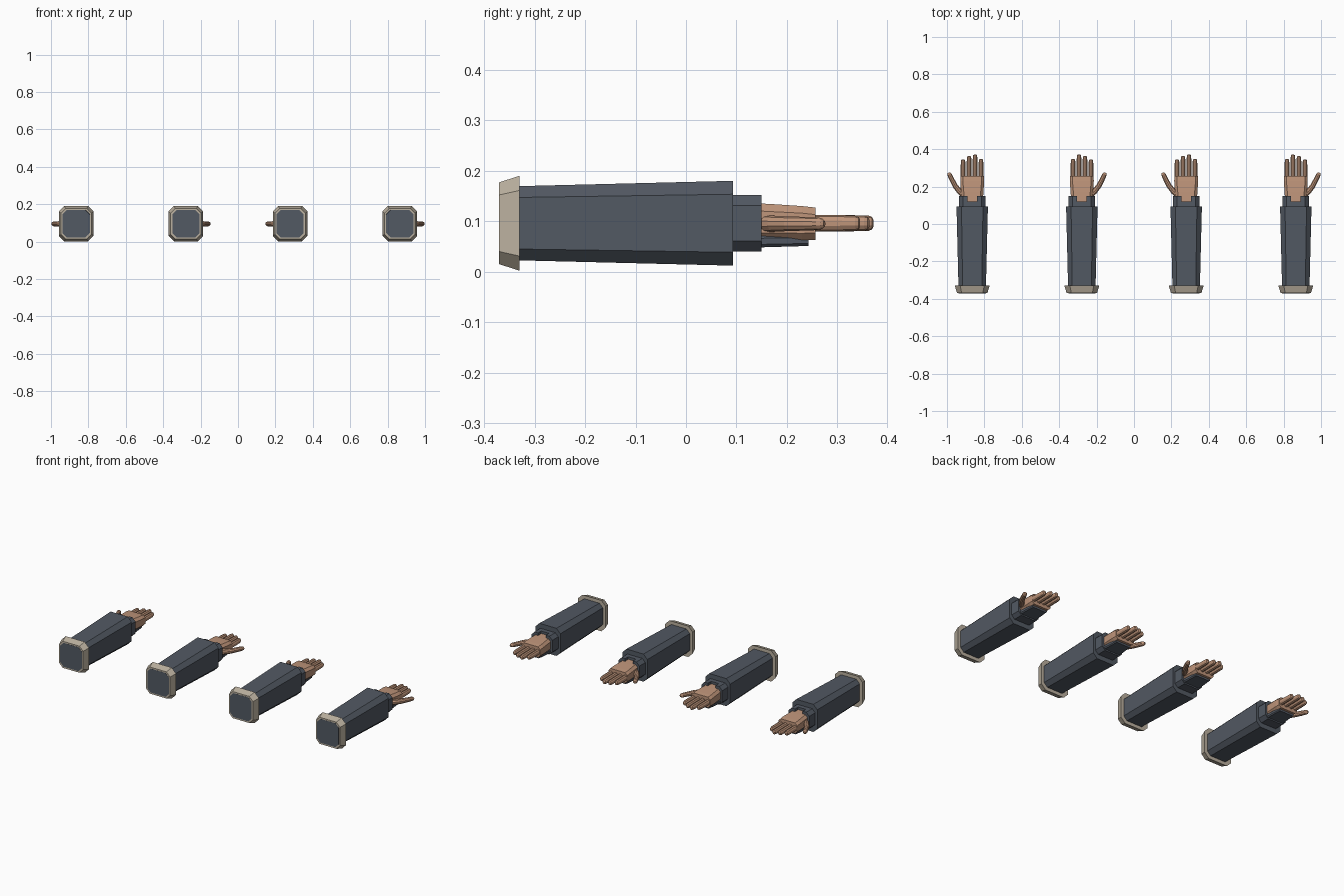
import bpy, bmesh, math
from mathutils import Vector

if "Cube" in bpy.data.objects:
    bpy.data.objects.remove(bpy.data.objects["Cube"], do_unlink=True)


def material(name, rgb):
    m = bpy.data.materials.new(name)
    m.use_nodes = True
    m.diffuse_color = (*rgb, 1)
    m.node_tree.nodes["Principled BSDF"].inputs["Base Color"].default_value = (*rgb, 1)
    return m


SLATE = material("slate cloth", (0.085, 0.1, 0.125))
TAN = material("tan trim", (0.5, 0.44, 0.35))
SKIN = material("skin", (0.52, 0.30, 0.195))
MID_Z = 0.096


def loft(name, rings, mat):
    """Skin a closed solid over a list of equal point rings."""
    bm = bmesh.new()
    loops = [[bm.verts.new(p) for p in ring] for ring in rings]
    n = len(loops[0])
    for a, b in zip(loops, loops[1:]):
        for i in range(n):
            j = (i + 1) % n
            bm.faces.new((a[i], a[j], b[j], b[i]))
    bm.faces.new(loops[0])
    bm.faces.new(loops[-1])
    bmesh.ops.recalc_face_normals(bm, faces=bm.faces)
    mesh = bpy.data.meshes.new(name)
    bm.to_mesh(mesh)
    bm.free()
    mesh.materials.append(mat)
    obj = bpy.data.objects.new(name, mesh)
    bpy.context.collection.objects.link(obj)
    return obj


def octagon(cx, y, hx, hz, cut, cz=MID_Z):
    """Chamfered rectangle facing along y."""
    corners = [(hx, hz - cut), (hx - cut, hz), (cut - hx, hz), (-hx, hz - cut),
               (-hx, cut - hz), (cut - hx, -hz), (hx - cut, -hz), (hx, cut - hz)]
    return [(cx + x, y, cz + z) for x, z in corners]


def tube(name, path, radii, height):
    """Round-tipped digit along a path lying in a level plane."""
    pts = [Vector(p) for p in path]
    rings = []
    for i, (p, r) in enumerate(zip(pts, radii)):
        along = (pts[min(i + 1, len(pts) - 1)] - pts[max(i - 1, 0)]).normalized()
        side = along.cross(Vector((0, 0, 1)))
        ring = []
        for k in range(10):
            a = math.tau * (k + 0.5) / 10
            ring.append(p + side * (r * math.cos(a)) + Vector((0, 0, r * height * math.sin(a))))
        rings.append(ring)
    return loft(name, rings, SKIN)


def arm(label, cx, s):
    """One forearm; s is the side the thumb points to."""
    # flared trim at the open end, with the sleeve end showing inside it
    loft(label + "_end_trim", [octagon(cx, -0.37, 0.081, 0.081, 0.025),
                               octagon(cx, -0.33, 0.093, 0.094, 0.029)], TAN)
    loft(label + "_sleeve", [octagon(cx, -0.3706, 0.0725, 0.0725, 0.022),
                             octagon(cx, 0.093, 0.084, 0.084, 0.0265)], SLATE)

    # wrist cuff with a notch cut in its top edge
    cuff = loft(label + "_wrist_cuff", [octagon(cx, 0.09, 0.07, 0.0555, 0.02),
                                        octagon(cx, 0.15, 0.07, 0.0555, 0.02)], SLATE)
    cutter = loft(label + "_notch_cutter", [octagon(cx, 0.12, 0.026, 0.03, 0.001, 0.161),
                                            octagon(cx, 0.17, 0.026, 0.03, 0.001, 0.161)], SLATE)
    cutter.hide_render = True
    mod = cuff.modifiers.new("notch", "BOOLEAN")
    mod.operation = "DIFFERENCE"
    mod.solver = "EXACT"
    mod.object = cutter
    bpy.context.view_layer.update()
    cut_mesh = bpy.data.meshes.new_from_object(
        cuff.evaluated_get(bpy.context.evaluated_depsgraph_get()))
    cuff.modifiers.clear()
    cuff.data = cut_mesh
    bpy.data.objects.remove(cutter, do_unlink=True)

    # palm and the guard plate beneath it
    loft(label + "_palm", [octagon(cx, 0.11, 0.056, 0.038, 0.015, 0.099),
                           octagon(cx, 0.17, 0.06, 0.036, 0.015, 0.098),
                           octagon(cx, 0.23, 0.064, 0.034, 0.014),
                           octagon(cx, 0.257, 0.063, 0.032, 0.014, 0.095)], SKIN)
    loft(label + "_palm_guard", [octagon(cx, 0.14, 0.058, 0.012, 0.006, 0.06),
                                 octagon(cx, 0.243, 0.05, 0.011, 0.005, 0.062)], SLATE)

    # four fingers, counted from the thumb side
    fingers = [("index", 0.049, 0.345), ("middle", 0.017, 0.363),
               ("ring", -0.015, 0.371), ("little", -0.047, 0.348)]
    for finger, dx, tip in fingers:
        x = cx + s * dx
        base = 0.245
        steps = [base, base + (tip - base) * 0.4, base + (tip - base) * 0.7,
                 tip - 0.01, tip - 0.003, tip]
        tube(f"{label}_{finger}_finger", [(x, y, MID_Z) for y in steps],
             [0.0138, 0.0135, 0.013, 0.0125, 0.0105, 0.006], 1.22)

    # bent thumb
    path = [(0.045, 0.155), (0.066, 0.172), (0.09, 0.202), (0.109, 0.238),
            (0.121, 0.263), (0.1245, 0.27), (0.126, 0.274)]
    tube(label + "_thumb", [(cx + s * dx, y, MID_Z - 0.001) for dx, y in path],
         [0.017, 0.016, 0.0145, 0.0135, 0.0125, 0.01, 0.006], 1.0)


for label, cx, s in [("outer_right", -0.865, -1), ("inner_right", -0.279, 1),
                     ("inner_left", 0.279, -1), ("outer_left", 0.865, 1)]:
    arm(label, cx, s)
